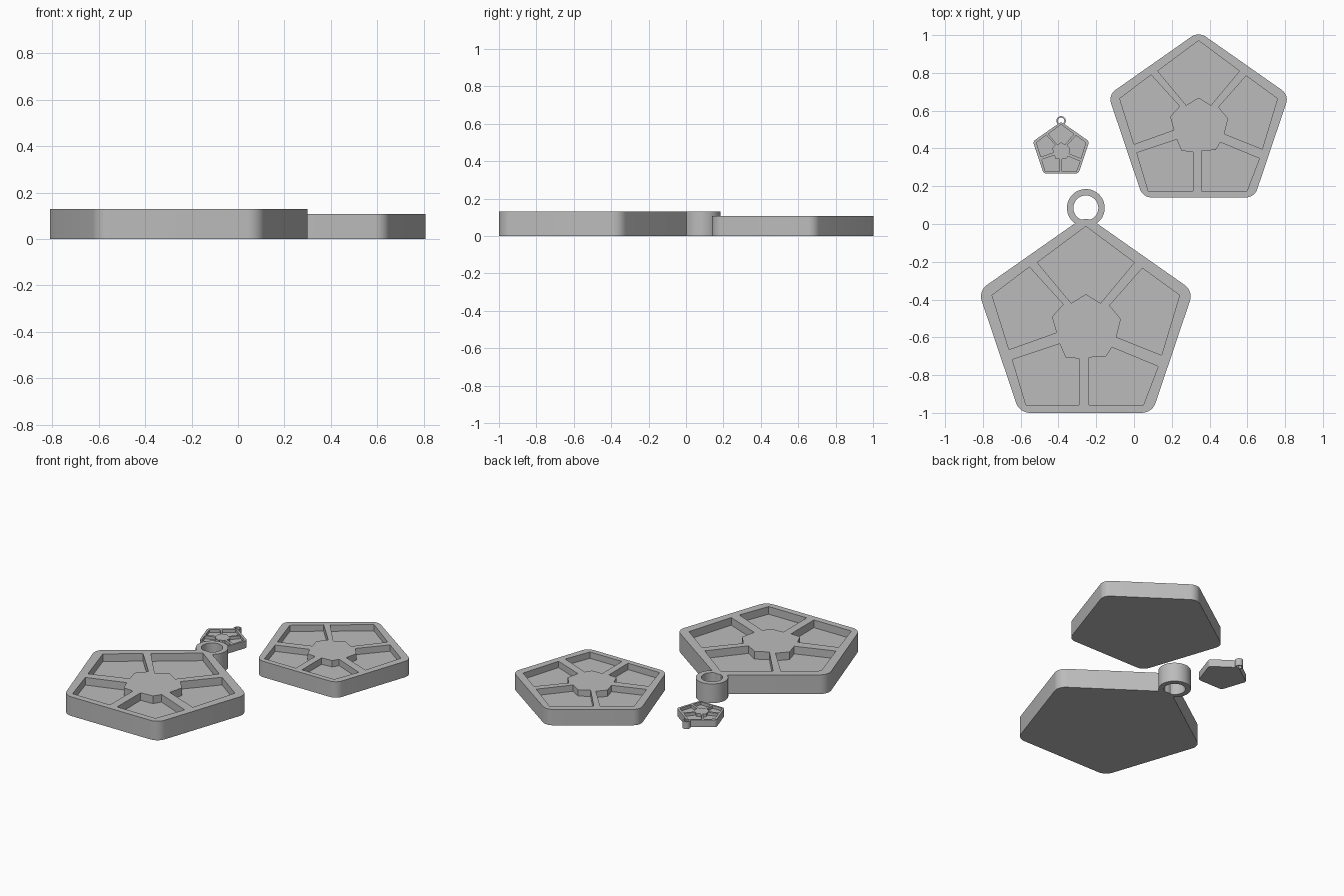
import bpy, bmesh
from math import sin, cos, pi, radians

cube = bpy.data.objects.get("Cube")
if cube:
    bpy.data.objects.remove(cube, do_unlink=True)

grey = bpy.data.materials.new("plain grey")
grey.use_nodes = True
colour = (0.5, 0.5, 0.5, 1)
grey.diffuse_color = colour
grey.node_tree.nodes["Principled BSDF"].inputs["Base Color"].default_value = colour

SQUASH = 0.965    # pentagons are slightly flattened along y
CORNER = 0.13     # corner radius as a share of the pentagon radius

# Pocket outlines for a pentagon of radius one
POCKETS = [
    [(0, .87), (.43, .55), (.13, .19), (0, .27), (-.13, .19), (-.43, .55)],
    [(.5, .5), (.83, .26), (.67, -.27), (.27, -.11), (.31, .05), (.21, .17)],
    [(-.5, .51), (-.83, .26), (-.68, -.22), (-.26, -.07), (-.3, .07), (-.2, .18)],
    [(-.65, -.31), (-.23, -.17), (-.18, -.29), (-.06, -.3), (-.06, -.71), (-.53, -.71)],
    [(.64, -.37), (.23, -.2), (.18, -.28), (.03, -.29), (.03, -.71), (.51, -.71)],
]


def prism(name, outlines, low, high):
    """Extrude closed outlines between two heights into one object."""
    bm = bmesh.new()
    for points in outlines:
        face = bm.faces.new([bm.verts.new((x, y, low)) for x, y in points])
        top = bmesh.ops.extrude_face_region(bm, geom=[face], use_keep_orig=True)
        moved = [v for v in top["geom"] if isinstance(v, bmesh.types.BMVert)]
        bmesh.ops.translate(bm, verts=moved, vec=(0, 0, high - low))
    bmesh.ops.recalc_face_normals(bm, faces=bm.faces)
    mesh = bpy.data.meshes.new(name)
    bm.to_mesh(mesh)
    bm.free()
    mesh.materials.append(grey)
    obj = bpy.data.objects.new(name, mesh)
    bpy.context.collection.objects.link(obj)
    return obj


def combine(obj, tool, operation):
    """Apply a boolean and remove the tool object."""
    mod = obj.modifiers.new(operation.lower(), "BOOLEAN")
    mod.operation, mod.solver, mod.object = operation, "EXACT", tool
    bpy.context.view_layer.objects.active = obj
    bpy.ops.object.modifier_apply(modifier=mod.name)
    bpy.data.objects.remove(tool, do_unlink=True)


def circle(cx, cy, radius, steps=64):
    return [(cx + radius * cos(2 * pi * i / steps), cy + radius * sin(2 * pi * i / steps))
            for i in range(steps)]


def rounded_pentagon(cx, cy, radius):
    r = CORNER * radius
    inner = radius - r / cos(pi / 5)
    points = []
    for k in range(5):
        a = radians(90 + 72 * k)
        for step in range(9):
            b = a + radians(-36 + 9 * step)
            points.append((cx + inner * cos(a) + r * cos(b),
                           cy + SQUASH * (inner * sin(a) + r * sin(b))))
    return points


def pendant(name, cx, cy, radius, height, ring=None):
    """Pentagonal tray with five pockets and an optional hanging ring."""
    body = prism(name, [rounded_pentagon(cx, cy, radius)], 0, height)
    if ring:
        ring_y, outer, hole = ring
        loop = prism("hanging_ring", [circle(cx, ring_y, outer)], 0, height)
        bore = prism("ring_bore", [circle(cx, ring_y, hole)], -height, 2 * height)
        combine(loop, bore, "DIFFERENCE")
        combine(body, loop, "UNION")
    pockets = [[(cx + radius * x, cy + radius * y) for x, y in p] for p in POCKETS]
    cutter = prism("pocket_cutter", pockets, 0.6 * height, 1.5 * height)
    combine(body, cutter, "DIFFERENCE")
    bpy.ops.object.select_all(action="DESELECT")
    body.select_set(True)
    bpy.context.view_layer.objects.active = body
    bpy.ops.object.shade_smooth_by_angle(angle=radians(30))


pendant("large_pendant", -0.255, -0.533, 0.598, 0.13, ring=(0.085, 0.1, 0.066))
pendant("plain_tray", 0.342, 0.533, 0.503, 0.108)
pendant("small_charm", -0.386, 0.39, 0.157, 0.05, ring=(0.546, 0.025, 0.017))
